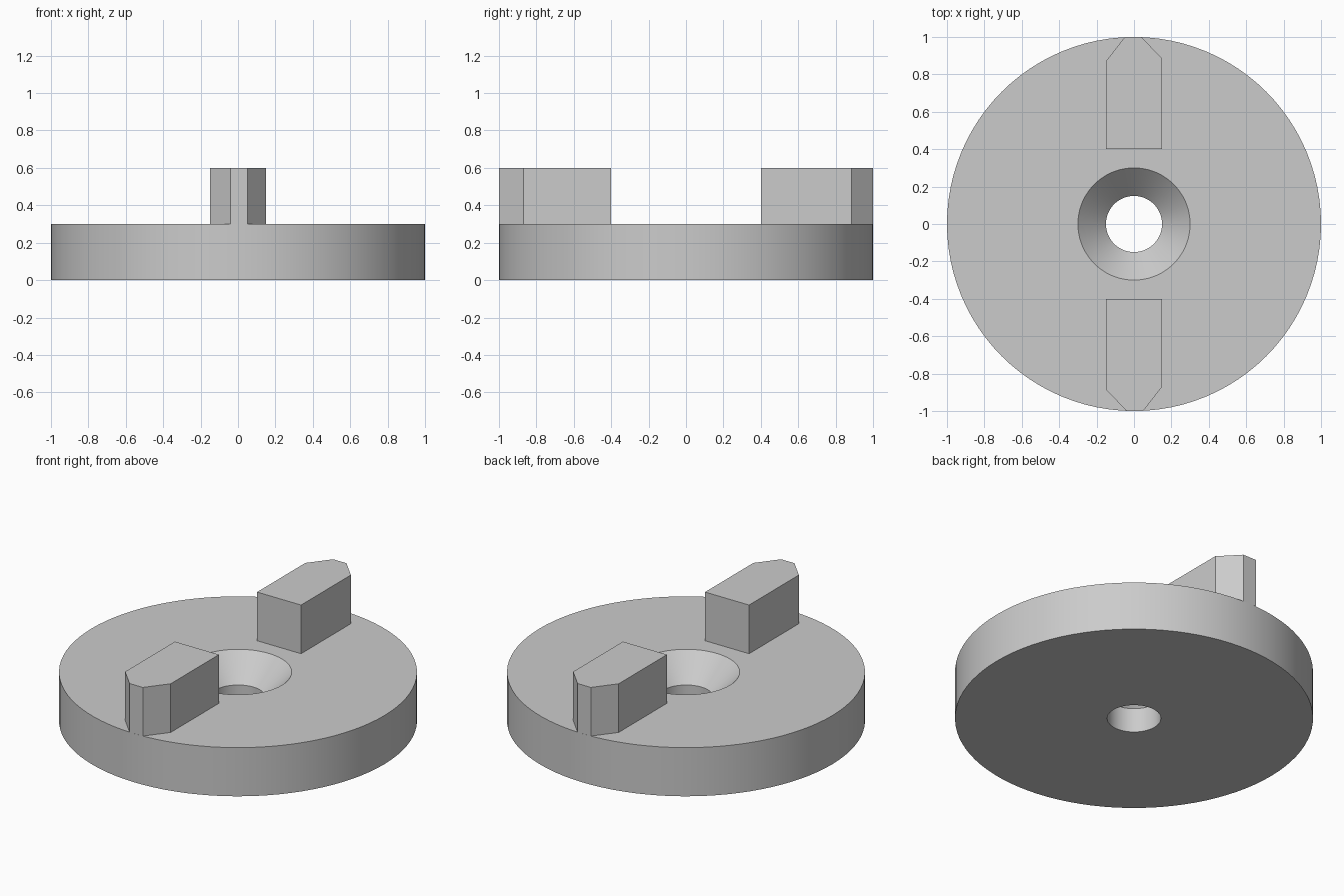
import bpy, bmesh, math
from mathutils import Matrix

cube = bpy.data.objects.get("Cube")
if cube:
    bpy.data.objects.remove(cube, do_unlink=True)

SEGMENTS = 96
DISC_TOP = 0.3
LUG_TOP = 0.6

grey = bpy.data.materials.new("plain grey")
grey.use_nodes = True
grey.diffuse_color = (0.6, 0.6, 0.6, 1)
grey.node_tree.nodes["Principled BSDF"].inputs["Base Color"].default_value = (0.6, 0.6, 0.6, 1)


def finish(bm, name):
    bmesh.ops.recalc_face_normals(bm, faces=bm.faces)
    mesh = bpy.data.meshes.new(name)
    bm.to_mesh(mesh)
    bm.free()
    mesh.materials.append(grey)
    obj = bpy.data.objects.new(name, mesh)
    bpy.context.collection.objects.link(obj)
    return obj


# Disc with a countersunk centre hole, turned from a closed profile
profile = [(0.15, 0), (1, 0), (1, DISC_TOP), (0.3, DISC_TOP), (0.15, 0.15)]
bm = bmesh.new()
verts = [bm.verts.new((r, 0, z)) for r, z in profile]
edges = [bm.edges.new((verts[i - 1], verts[i])) for i in range(len(verts))]
bmesh.ops.spin(bm, geom=verts + edges, cent=(0, 0, 0), axis=(0, 0, 1),
               angle=math.tau, steps=SEGMENTS, use_merge=True)
bmesh.ops.remove_doubles(bm, verts=bm.verts, dist=0.0001)
disc = finish(bm, "disc")
bpy.ops.object.select_all(action="DESELECT")
disc.select_set(True)
bpy.context.view_layer.objects.active = disc
bpy.ops.object.shade_smooth_by_angle(angle=math.radians(30))

# Two drive lugs with pointed outer ends, the second turned half way round
outline = [(-0.15, -0.4), (-0.15, -0.885), (-0.04, -0.999),
           (0.05, -0.999), (0.15, -0.87), (0.15, -0.4)]
for name, angle in (("front_lug", 0), ("back_lug", math.pi)):
    bm = bmesh.new()
    base = bm.faces.new([bm.verts.new((x, y, DISC_TOP)) for x, y in outline])
    raised = bmesh.ops.extrude_face_region(bm, geom=[base], use_keep_orig=True)["geom"]
    bmesh.ops.translate(bm, vec=(0, 0, LUG_TOP - DISC_TOP),
                        verts=[g for g in raised if isinstance(g, bmesh.types.BMVert)])
    bmesh.ops.rotate(bm, cent=(0, 0, 0), matrix=Matrix.Rotation(angle, 3, "Z"), verts=bm.verts)
    finish(bm, name)
